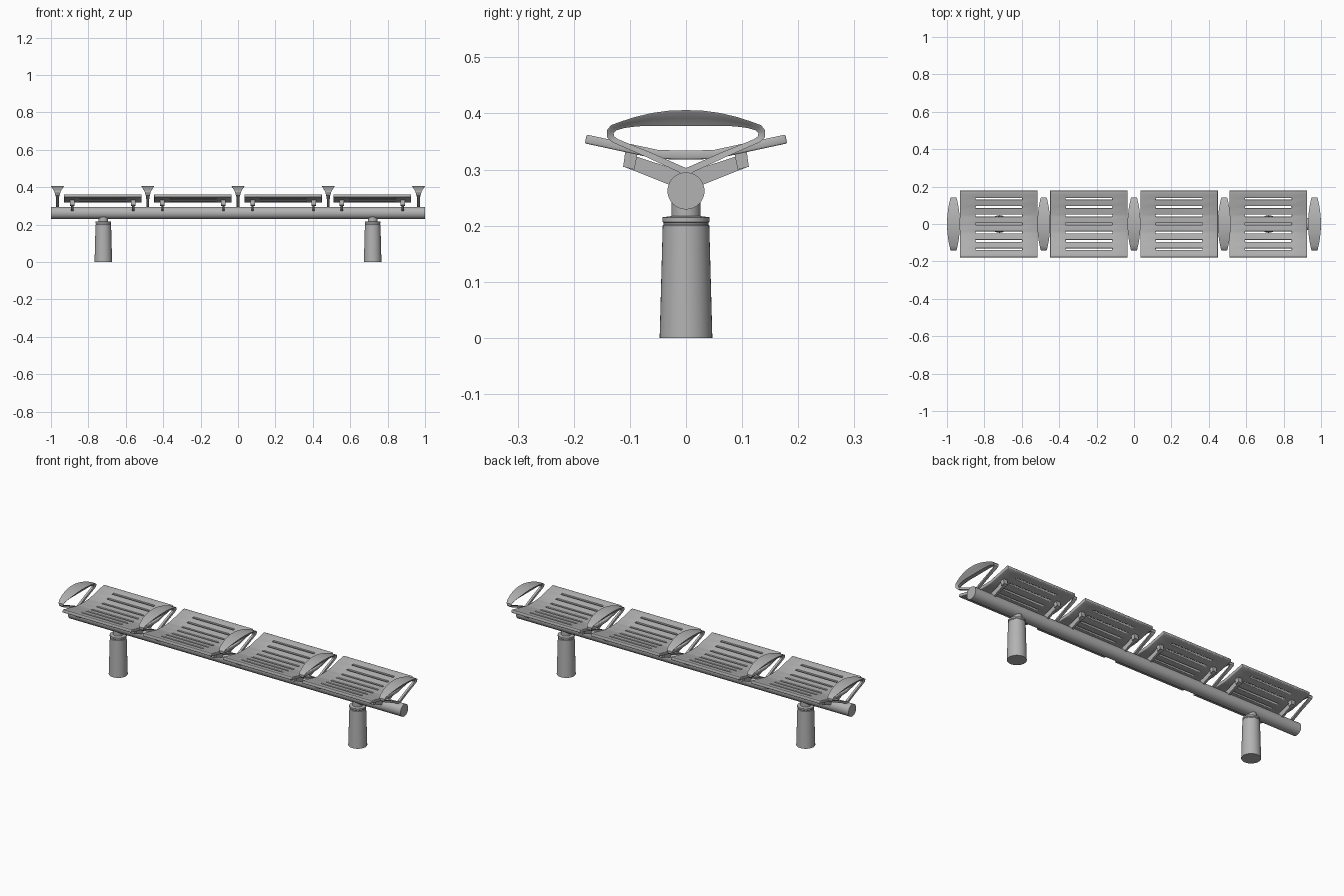
import bpy, bmesh, math
from mathutils import Matrix, Vector

if "Cube" in bpy.data.objects:
    bpy.data.objects.remove(bpy.data.objects["Cube"], do_unlink=True)

metal = bpy.data.materials.new("grey metal")
metal.use_nodes = True
GREY = (0.45, 0.45, 0.45, 1)
metal.diffuse_color = GREY
metal.node_tree.nodes["Principled BSDF"].inputs["Base Color"].default_value = GREY


def finish(name, bm, location=(0, 0, 0), angle=35):
    bmesh.ops.recalc_face_normals(bm, faces=bm.faces)
    mesh = bpy.data.meshes.new(name)
    bm.to_mesh(mesh)
    bm.free()
    obj = bpy.data.objects.new(name, mesh)
    bpy.context.collection.objects.link(obj)
    obj.location = location
    mesh.materials.append(metal)
    bpy.ops.object.select_all(action="DESELECT")
    obj.select_set(True)
    bpy.context.view_layer.objects.active = obj
    bpy.ops.object.shade_smooth_by_angle(angle=math.radians(angle))
    return obj


def loft(bm, rings, closed=False):
    """Skin rings of points; cap the ends unless the loft is closed."""
    rows = [[bm.verts.new(p) for p in ring] for ring in rings]
    n = len(rows[0])
    pairs = list(zip(rows, rows[1:])) + ([(rows[-1], rows[0])] if closed else [])
    for a, b in pairs:
        for i in range(n):
            j = (i + 1) % n
            bm.faces.new((a[i], a[j], b[j], b[i]))
    if not closed:
        bm.faces.new(rows[0])
        bm.faces.new(rows[-1])


# Main beam
BEAM_Z, BEAM_R = 0.262, 0.033
bm = bmesh.new()
bmesh.ops.create_cone(bm, cap_ends=True, segments=40, radius1=BEAM_R, radius2=BEAM_R,
                      depth=2, matrix=Matrix.Rotation(math.pi / 2, 4, "Y"))
finish("beam", bm, (0, 0, BEAM_Z))


# Tapered legs with a grooved collar and a neck below the beam
LEG = [(0.047, 0), (0.0415, 0.2), (0.040, 0.202), (0.040, 0.205),
       (0.042, 0.207), (0.042, 0.215), (0.026, 0.217), (0.026, 0.245)]
for side, x in (("right", -0.72), ("left", 0.72)):
    bm = bmesh.new()
    turns = [k * math.tau / 40 for k in range(40)]
    loft(bm, [[(r * math.cos(t), r * math.sin(t), z) for t in turns] for r, z in LEG])
    finish(side + "_leg", bm, (x, 0, 0))


# Seat panels: curved slotted sheets
HALF_W, SLOT_W = 0.2075, 0.125
SLOTS = [k * 0.0445 for k in range(-3, 4)]
THICK = 0.016


def seat_height(y):
    y = abs(y)
    if y < 0.05:
        return 0.334 + 0.4 * y * y
    return 0.335 + 0.215 * (y - 0.05)


def make_seat(name, x):
    rows = {-0.177, -0.16, 0.16, 0.177}
    for s in SLOTS:
        rows |= {s - 0.0055, s + 0.0055}
    ys = sorted(rows)
    xs = [-HALF_W, -SLOT_W, SLOT_W, HALF_W]
    bm = bmesh.new()
    grid = [[bm.verts.new((px, y, seat_height(y))) for px in xs] for y in ys]
    for r in range(len(ys) - 1):
        mid = (ys[r] + ys[r + 1]) / 2
        for c in range(3):
            if c == 1 and any(abs(mid - s) < 0.003 for s in SLOTS):
                continue
            bm.faces.new((grid[r][c], grid[r][c + 1], grid[r + 1][c + 1], grid[r + 1][c]))
    seat = finish(name, bm, (x, 0, 0))
    for f in seat.data.polygons:
        if f.normal.z < 0:
            seat.data.flip_normals()
            break
    solid = seat.modifiers.new("Thickness", "SOLIDIFY")
    solid.thickness = THICK
    solid.offset = -1
    bevel = seat.modifiers.new("Soft edge", "BEVEL")
    bevel.width = 0.003
    bevel.segments = 2
    bevel.limit_method = "ANGLE"
    bevel.angle_limit = math.radians(50)


# Seat brackets: thin V arms rising from the beam to pads under the seat
def prism(bm, outline, half):
    loft(bm, [[(s * half, y, z) for y, z in outline] for s in (-1, 1)])


def make_bracket(name, x):
    bm = bmesh.new()
    for s in (-1, 1):
        arm = [(0, 0.268), (0.03, 0.273), (0.108, 0.304), (0.1, 0.327), (0.03, 0.304), (0, 0.296)]
        pad = [(0.092, 0.300), (0.112, 0.305), (0.108, 0.334), (0.086, 0.330)]
        prism(bm, [(s * y, z) for y, z in arm], 0.006)
        prism(bm, [(s * y, z) for y, z in pad], 0.012)
    finish(name, bm, (x, 0, 0))


for i, x in enumerate((-0.723, -0.241, 0.241, 0.718)):
    make_seat(f"seat_{i + 1}", x)
    for side, s in (("right", -1), ("left", 1)):
        make_bracket(f"seat_{i + 1}_{side}_bracket", x + s * 0.163)


# Armrests: closed loops, broad across the top and thin down the V
# (outer y, outer z, inner y, inner z, outer half width, inner half width)
STATIONS = [
    (0.0, 0.406, 0.0, 0.378, 0.034, 0.011),
    (0.03, 0.405, 0.03, 0.378, 0.0335, 0.011),
    (0.06, 0.401, 0.06, 0.378, 0.031, 0.011),
    (0.09, 0.394, 0.088, 0.377, 0.027, 0.010),
    (0.115, 0.386, 0.11, 0.374, 0.022, 0.009),
    (0.134, 0.379, 0.124, 0.370, 0.018, 0.008),
    (0.141, 0.370, 0.129, 0.365, 0.015, 0.007),
    (0.141, 0.358, 0.128, 0.359, 0.012, 0.006),
    (0.132, 0.349, 0.121, 0.354, 0.009, 0.006),
    (0.07, 0.322, 0.064, 0.331, 0.007, 0.006),
    (0.014, 0.296, 0.01, 0.307, 0.007, 0.006),
    (0.0, 0.288, 0.0, 0.303, 0.007, 0.006),
]


def make_armrest(name, x):
    bm = bmesh.new()
    loop = STATIONS + [(-a, b, -c, d, e, f) for a, b, c, d, e, f in STATIONS[-2:0:-1]]
    rings = []
    for oy, oz, iy, iz, wo, wi in loop:
        outer, inner = Vector((0, oy, oz)), Vector((0, iy, iz))
        side = [(outer, wo), (outer.lerp(inner, 0.12), wo * 0.97),
                (outer.lerp(inner, 0.5), wi + (wo - wi) * 0.4), (inner, wi)]
        rings.append([p + Vector((w, 0, 0)) for p, w in side]
                     + [p - Vector((w, 0, 0)) for p, w in reversed(side)])
    loft(bm, rings, closed=True)
    finish(name, bm, (x, 0, 0))


for i, x in enumerate((-0.965, -0.4825, 0, 0.4825, 0.965)):
    make_armrest(f"armrest_{i + 1}", x)
